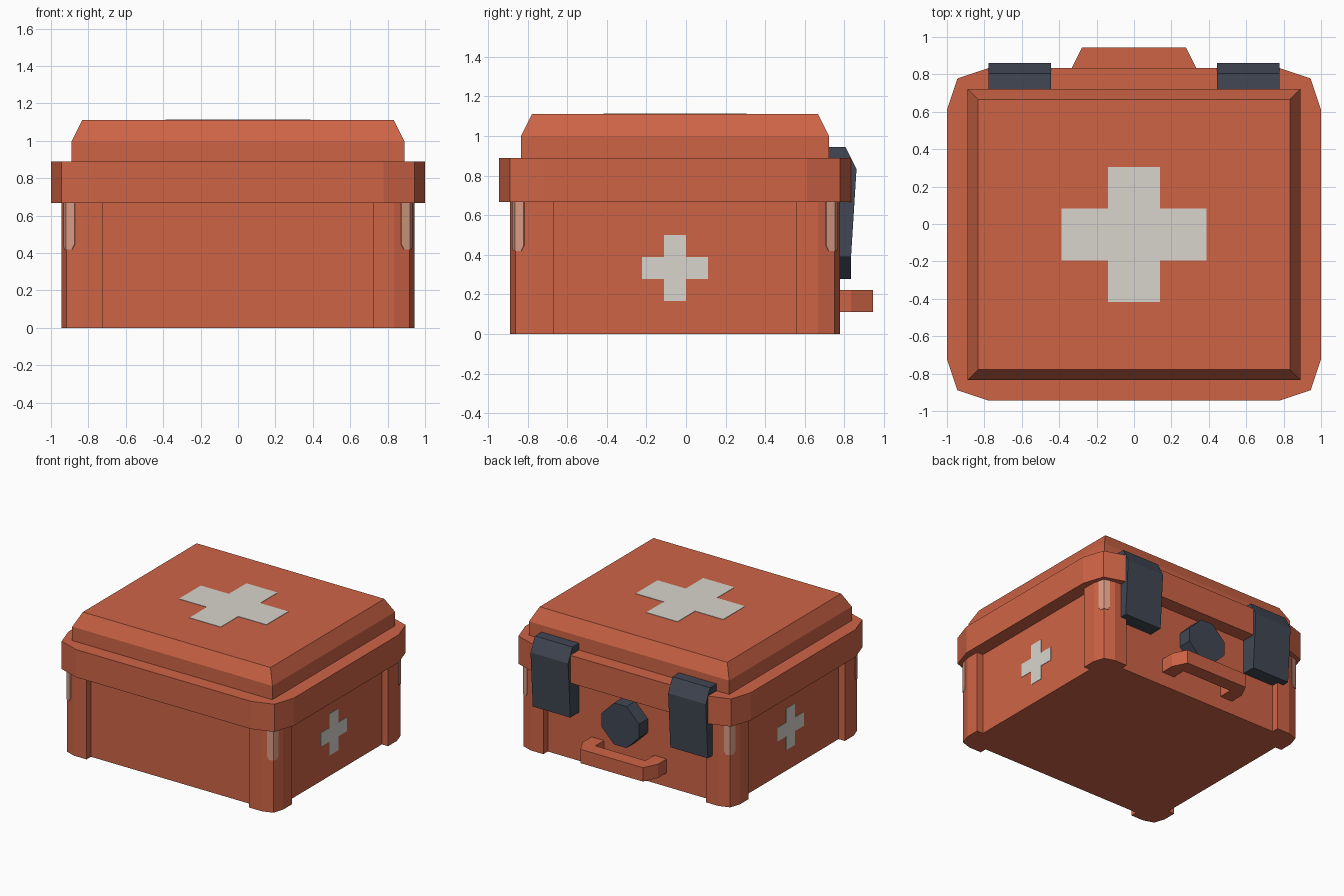
import bpy, bmesh
from mathutils import Vector

if "Cube" in bpy.data.objects:
    bpy.data.objects.remove(bpy.data.objects["Cube"])

U = 1 / 18          # modelling unit
CY = -U             # the box is centred one unit forward of the origin


def material(name, srgb):
    m = bpy.data.materials.new(name)
    lin = [((c / 255 + 0.055) / 1.055) ** 2.4 for c in srgb]
    m.diffuse_color = (*lin, 1)
    m.use_nodes = True
    m.node_tree.nodes["Principled BSDF"].inputs["Base Color"].default_value = m.diffuse_color
    return m


RED = material("orange red", (206, 100, 70))
DARK = material("dark slate", (65, 71, 83))
CREAM = material("cream", (217, 213, 205))
WORN = material("pale worn edge", (217, 155, 132))


def loft(name, rings, mat):
    """Closed solid through rings of 3D points, capped at both ends."""
    bm = bmesh.new()
    rows = [[bm.verts.new(p) for p in ring] for ring in rings]
    n = len(rows[0])
    for a, b in zip(rows, rows[1:]):
        for i in range(n):
            j = (i + 1) % n
            bm.faces.new((a[i], a[j], b[j], b[i]))
    bm.faces.new(rows[0][::-1])
    bm.faces.new(rows[-1])
    bmesh.ops.recalc_face_normals(bm, faces=bm.faces)
    me = bpy.data.meshes.new(name)
    bm.to_mesh(me)
    bm.free()
    me.materials.append(mat)
    ob = bpy.data.objects.new(name, me)
    bpy.context.collection.objects.link(ob)
    return ob


def prism(name, pts, axis, a, b, mat):
    """Extrude a 2D outline along an axis (the outline uses the other two, in order)."""
    def place(p, h):
        q = list(p)
        q.insert("xyz".index(axis), h)
        return Vector(q)
    return loft(name, [[place(p, h) for p in pts] for h in (a, b)], mat)


def four_corners(corner):
    """Mirror one corner path (from the +y side round to the +x side) into a full outline."""
    half = corner + [(x, -y) for x, y in reversed(corner)]
    full = half + [(-x, -y) for x, y in half]
    return [(x * U, y * U + CY) for x, y in full]


def cross(cu, cv, half_u, half_v, arm):
    q = [(arm, half_v), (arm, arm), (half_u, arm)]
    half = q + [(u, -v) for u, v in reversed(q)]
    return [(cu + u, cv + v) for u, v in half + [(-u, -v) for u, v in half]]


# Body with protruding corner posts
body = four_corners([(13, 14), (13, 15), (15, 15), (16.5, 14.5), (17, 13), (17, 11), (16, 11)])
prism("case_body", body, "z", 0, 12 * U, RED)

# Lid rim and raised, bevelled lid top
rim = four_corners([(14, 16), (17, 15), (18, 12)])
prism("lid_rim", rim, "z", 12 * U, 16 * U, RED)
loft("lid_top", [[(x, y, z * U) for x, y in four_corners([(w, w - 2)])]
                 for w, z in ((16, 16), (16, 18), (15, 20))], RED)

# Carry handle
handle = [(4, 13), (4, 15), (-4, 15), (-4, 13), (-6, 13), (-6, 15), (-5, 17), (5, 17), (6, 15), (6, 13)]
prism("carry_handle", [(x * U, y * U) for x, y in handle], "z", 2 * U, 4 * U, RED)

# Octagonal lock knob
knob = [(1, 3), (3, 1), (3, -1), (1, -3), (-1, -3), (-3, -1), (-3, 1), (-1, 3)]
prism("lock_knob", [(x * U, (z + 8) * U) for x, z in knob], "y", 13 * U, 15 * U, DARK)

# Two latches
latch = [(13, 7), (13, 17), (14.5, 17), (15.5, 15), (15, 7)]
for side, s in (("left", -1), ("right", 1)):
    prism(side + "_latch", [(y * U, z * U) for y, z in latch], "x", s * 8 * U, s * 14 * U, DARK)
    # Side cross plate
    prism(side + "_cross", cross(CY, 6 * U, 3 * U, 3 * U, U), "x",
          s * (16 * U - 0.002), s * (16 * U + 0.003), CREAM)

# Top cross plate
prism("top_cross", cross(0, CY, 7 * U, 6.5 * U, 2.5 * U), "z", 20 * U - 0.002, 20 * U + 0.003, CREAM)

# Pale worn strips wrapping each corner post, narrowing at the foot
for sx in (-1, 1):
    for sy in (-1, 1):
        rings = []
        for z, w in ((0.42, 0.55), (0.445, 0.8), (0.667, 0.8)):
            edge = [(16.5 - w, 14.5 + w / 3), (16.5, 14.5), (16.5 + w / 3, 14.5 - w)]
            outer = [(x + 0.05, y + 0.05) for x, y in edge]
            inner = [(x - 0.05, y - 0.05) for x, y in reversed(edge)]
            rings.append([(sx * x * U, sy * y * U + CY, z) for x, y in outer + inner])
        name = ("back" if sy > 0 else "front") + ("_right" if sx > 0 else "_left") + "_worn_edge"
        loft(name, rings, WORN)
